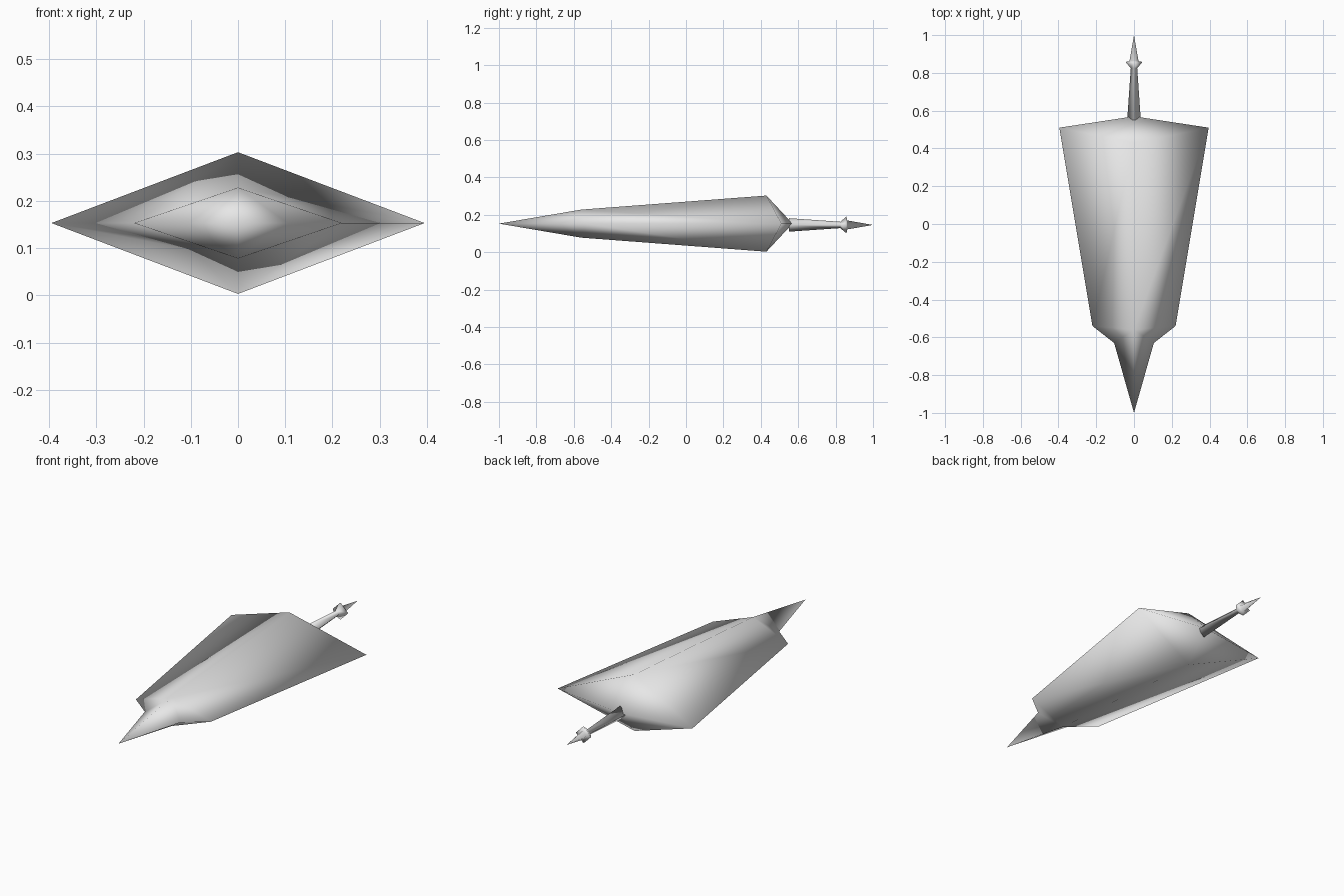
import bpy
import bmesh

if "Cube" in bpy.data.objects:
    bpy.data.objects.remove(bpy.data.objects["Cube"])

MID = 0.153  # height of the widest edge

grey = bpy.data.materials.new("light_grey")
grey.diffuse_color = (0.8, 0.8, 0.8, 1)
grey.use_nodes = True
grey.node_tree.nodes["Principled BSDF"].inputs["Base Color"].default_value = grey.diffuse_color


def finish(name, bm):
    """Turn a bmesh into a smooth shaded object."""
    bmesh.ops.recalc_face_normals(bm, faces=bm.faces)
    for f in bm.faces:
        f.smooth = True
    me = bpy.data.meshes.new(name)
    bm.to_mesh(me)
    bm.free()
    me.materials.append(grey)
    ob = bpy.data.objects.new(name, me)
    bpy.context.collection.objects.link(ob)
    return ob


def diamond(bm, half_x, half_z, side_y, ridge_y, z):
    """Four points in the order top, right, bottom, left."""
    return [bm.verts.new(p) for p in (
        (0, ridge_y, z + half_z), (half_x, side_y, z),
        (0, ridge_y, z - half_z), (-half_x, side_y, z))]


def bridge(bm, a, b):
    """Join two diamonds with triangles that spiral the same way."""
    for i in range(4):
        j = (i + 1) % 4
        bm.faces.new((a[i], a[j], b[j]))
        bm.faces.new((a[i], b[j], b[i]))


def cap(bm, ring, y, z):
    """Close a diamond to a point."""
    tip = bm.verts.new((0, y, z))
    for i in range(4):
        bm.faces.new((ring[i], ring[(i + 1) % 4], tip))


# Hull: diamond section, widest at the back, with a pointed stern
bm = bmesh.new()
front = diamond(bm, 0.22, 0.075, -0.54, -0.56, MID)
back = diamond(bm, 0.395, 0.15, 0.51, 0.43, MID)
bridge(bm, front, back)
cap(bm, back, 0.57, MID)

# Nose: narrow spike with a notch beside each shoulder
tip = bm.verts.new((0, -1.0, MID))
top, right, bottom, left = front
for side, shoulder in ((1, right), (-1, left)):
    notch = bm.verts.new((side * 0.105, -0.63, MID))
    for ridge in (top, bottom):
        bm.faces.new((tip, notch, ridge))
        bm.faces.new((notch, shoulder, ridge))
finish("hull", bm)

# Tail: tapering rod, barbed collar and spike
bm = bmesh.new()
ROD_Z = 0.146
rings = [diamond(bm, r, r, y, y, ROD_Z) for y, r in (
    (0.55, 0.036), (0.825, 0.017), (0.858, 0.045), (0.862, 0.024))]
for a, b in zip(rings, rings[1:]):
    bridge(bm, a, b)
bm.faces.new(rings[0])
cap(bm, rings[-1], 1.0, ROD_Z)
finish("tail_spike", bm)
